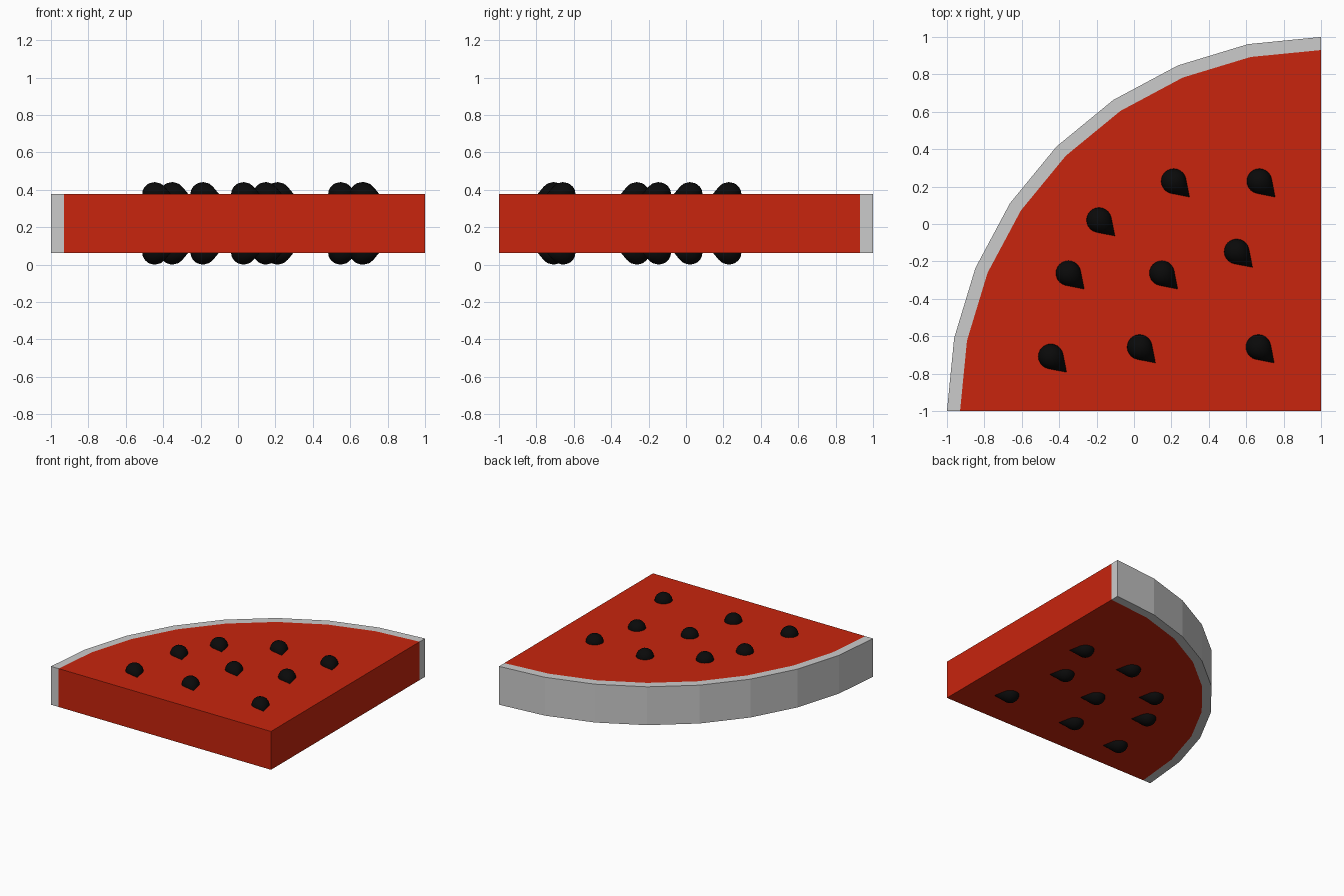
import bpy, bmesh, math
from mathutils import Matrix, Vector

if "Cube" in bpy.data.objects:
    bpy.data.objects.remove(bpy.data.objects["Cube"])

BOTTOM, TOP = 0.063, 0.378
STEPS = 8


def material(name, color):
    m = bpy.data.materials.new(name)
    m.diffuse_color = color
    m.use_nodes = True
    m.node_tree.nodes["Principled BSDF"].inputs["Base Color"].default_value = m.diffuse_color
    return m


def add_object(name, bm, mat=None):
    bmesh.ops.recalc_face_normals(bm, faces=bm.faces)
    mesh = bpy.data.meshes.new(name)
    bm.to_mesh(mesh)
    bm.free()
    ob = bpy.data.objects.new(name, mesh)
    bpy.context.collection.objects.link(ob)
    if mat:
        mesh.materials.append(mat)
    return ob


def arc(radius):
    # quarter arc around the slice's corner
    angles = [math.pi / 2 * (1 + i / STEPS) for i in range(STEPS + 1)]
    return [(1 + radius * math.cos(a), -1 + radius * math.sin(a)) for a in angles]


def slab(name, outline, mat=None):
    bm = bmesh.new()
    face = bm.faces.new([bm.verts.new((x, y, BOTTOM)) for x, y in outline])
    up = bmesh.ops.extrude_face_region(bm, geom=[face], use_keep_orig=True)
    verts = [v for v in up["geom"] if isinstance(v, bmesh.types.BMVert)]
    bmesh.ops.translate(bm, verts=verts, vec=(0, 0, TOP - BOTTOM))
    return add_object(name, bm, mat)


red = material("flesh_red", (0.58, 0.018, 0.004, 1))
black = material("seed_black", (0.003, 0.003, 0.003, 1))

# Flesh wedge
slab("flesh", arc(1.93) + [(1, -1)], red)

# Rind: one thin block per arc segment, joined into a strip
bm = bmesh.new()
rings = [[bm.verts.new((x, y, z)) for (x, y), z in
          ((o, BOTTOM), (o, TOP), (i, TOP), (i, BOTTOM))]
         for o, i in zip(arc(2.0), arc(1.93))]
for a, b in zip(rings, rings[1:]):
    for k in range(4):
        bm.faces.new((a[k], a[(k + 1) % 4], b[(k + 1) % 4], b[k]))
bm.faces.new(rings[0])
bm.faces.new(rings[-1])
add_object("rind", bm)

# Teardrop seed: round head with a conical tip, lying along +x then turned -45 degrees
R, TIP = 0.067, 0.12
tangent = math.acos(R / TIP)
bm = bmesh.new()
profile = [Vector((TIP, 0, 0))]
for i in range(9):
    a = tangent + (math.pi - tangent) * i / 8
    profile.append(Vector((R * math.cos(a), 0, R * math.sin(a))))
pv = [bm.verts.new(p) for p in profile]
edges = [bm.edges.new(e) for e in zip(pv, pv[1:])]
bmesh.ops.spin(bm, geom=pv + edges, cent=(0, 0, 0), axis=(1, 0, 0),
               angle=math.tau, steps=16)
bmesh.ops.remove_doubles(bm, verts=bm.verts, dist=1e-4)
bmesh.ops.transform(bm, verts=bm.verts,
                    matrix=Matrix.Diagonal((1, 1, BOTTOM / R, 1))
                    @ Matrix.Rotation(-math.pi / 4, 4, 'Z'))
for f in bm.faces:
    f.smooth = True
first = add_object("seed_template", bm, black)
seed_mesh = first.data
bpy.data.objects.remove(first)

# Seeds on both faces of the slice
spots = [(0.212, 0.229), (0.67, 0.229), (-0.187, 0.021), (-0.351, -0.263),
         (0.149, -0.263), (0.549, -0.147), (-0.445, -0.708), (0.03, -0.658),
         (0.665, -0.658)]
for n, (x, y) in enumerate(spots, 1):
    for side, z in (("top", TOP), ("bottom", BOTTOM)):
        ob = bpy.data.objects.new(f"seed_{side}_{n}", seed_mesh)
        ob.location = (x, y, z)
        bpy.context.collection.objects.link(ob)
